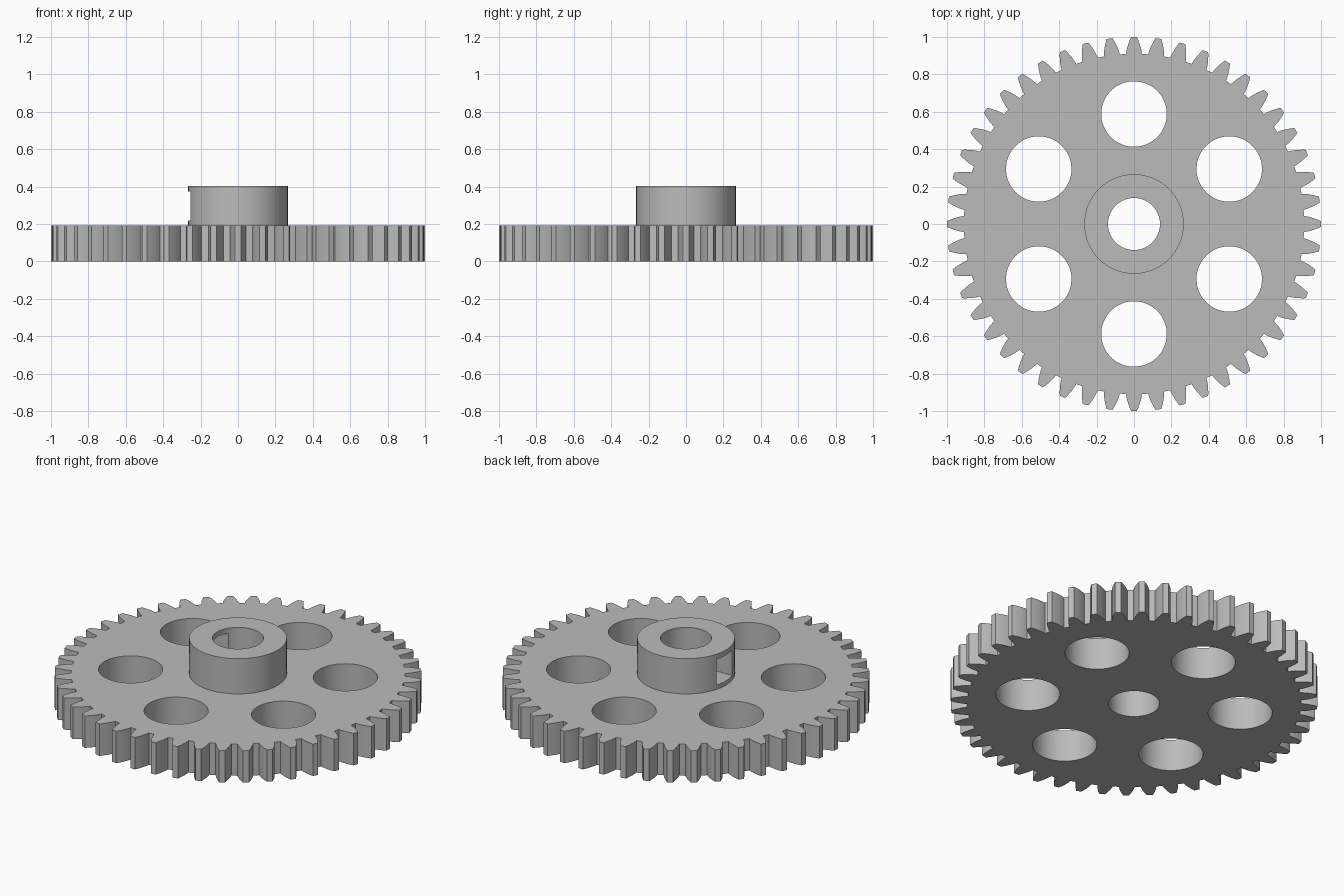
import bpy, bmesh, math
from mathutils import Matrix

if "Cube" in bpy.data.objects:
    bpy.data.objects.remove(bpy.data.objects["Cube"], do_unlink=True)

TEETH = 48
OUTER, PITCH, ROOT, BASE = 1.0, 0.96, 0.91, 0.902
PLATE_TOP, HUB_TOP = 0.192, 0.404
HUB_R, BORE_R = 0.266, 0.139
HOLE_R, HOLE_RING = 0.175, 0.588

grey = bpy.data.materials.new("plain grey")
grey.use_nodes = True
colour = (0.5, 0.5, 0.5, 1)
grey.diffuse_color = colour
grey.node_tree.nodes["Principled BSDF"].inputs["Base Color"].default_value = colour


def prism(name, points, z0, z1):
    """Solid made by extruding an outline upward."""
    bm = bmesh.new()
    face = bm.faces.new([bm.verts.new((x, y, z0)) for x, y in points])
    made = bmesh.ops.extrude_face_region(bm, geom=[face])["geom"]
    top = [v for v in made if isinstance(v, bmesh.types.BMVert)]
    bmesh.ops.translate(bm, verts=top, vec=(0, 0, z1 - z0))
    bmesh.ops.recalc_face_normals(bm, faces=bm.faces)
    mesh = bpy.data.meshes.new(name)
    bm.to_mesh(mesh)
    bm.free()
    mesh.materials.append(grey)
    ob = bpy.data.objects.new(name, mesh)
    bpy.context.collection.objects.link(ob)
    return ob


def circle(r, cx=0, cy=0, n=96):
    return [(cx + r * math.cos(math.tau * i / n), cy + r * math.sin(math.tau * i / n))
            for i in range(n)]


def involute(r):
    a = math.acos(min(1, BASE / r))
    return math.tan(a) - a


def gear_outline():
    """Involute teeth, the first one centred on +x."""
    points = []
    step = math.tau / TEETH
    radii = [ROOT + (OUTER - ROOT) * i / 5 for i in range(6)]
    half = [step / 4 + involute(PITCH) - involute(r) for r in radii]
    flank = list(zip(radii, half))
    tooth = [(r, -h) for r, h in flank] + [(r, h) for r, h in reversed(flank)]
    for k in range(TEETH):
        points += [(r * math.cos(k * step + a), r * math.sin(k * step + a)) for r, a in tooth]
    return points


def cut(ob, cutters):
    """Subtract the cutters, bake the result and smooth the round walls."""
    bpy.context.view_layer.objects.active = ob
    for cutter in cutters:
        cutter.hide_render = True
        mod = ob.modifiers.new("cut", "BOOLEAN")
        mod.operation, mod.solver, mod.object = "DIFFERENCE", "EXACT", cutter
        bpy.ops.object.modifier_apply(modifier=mod.name)
        bpy.data.objects.remove(cutter, do_unlink=True)
    bpy.ops.object.select_all(action="DESELECT")
    ob.select_set(True)
    bpy.ops.object.shade_smooth_by_angle(angle=math.radians(25))


# Toothed wheel with a central bore and six round lightening holes
wheel = prism("gear_wheel", gear_outline(), 0, PLATE_TOP)
cutters = [prism("bore_cutter", circle(BORE_R), -0.1, 0.5)]
for k in range(6):
    a = math.radians(30 + 60 * k)
    spot = circle(HOLE_R, HOLE_RING * math.cos(a), HOLE_RING * math.sin(a), 64)
    cutters.append(prism("hole_cutter", spot, -0.1, 0.5))
cut(wheel, cutters)

# Hub with the same bore and a square window through its -x wall
hub = prism("hub", circle(HUB_R), PLATE_TOP, HUB_TOP)
window = [(-0.4, -0.075), (0, -0.075), (0, 0.075), (-0.4, 0.075)]
cut(hub, [prism("bore_cutter", circle(BORE_R), -0.1, 0.5),
          prism("window_cutter", window, 0.218, 0.373)])
